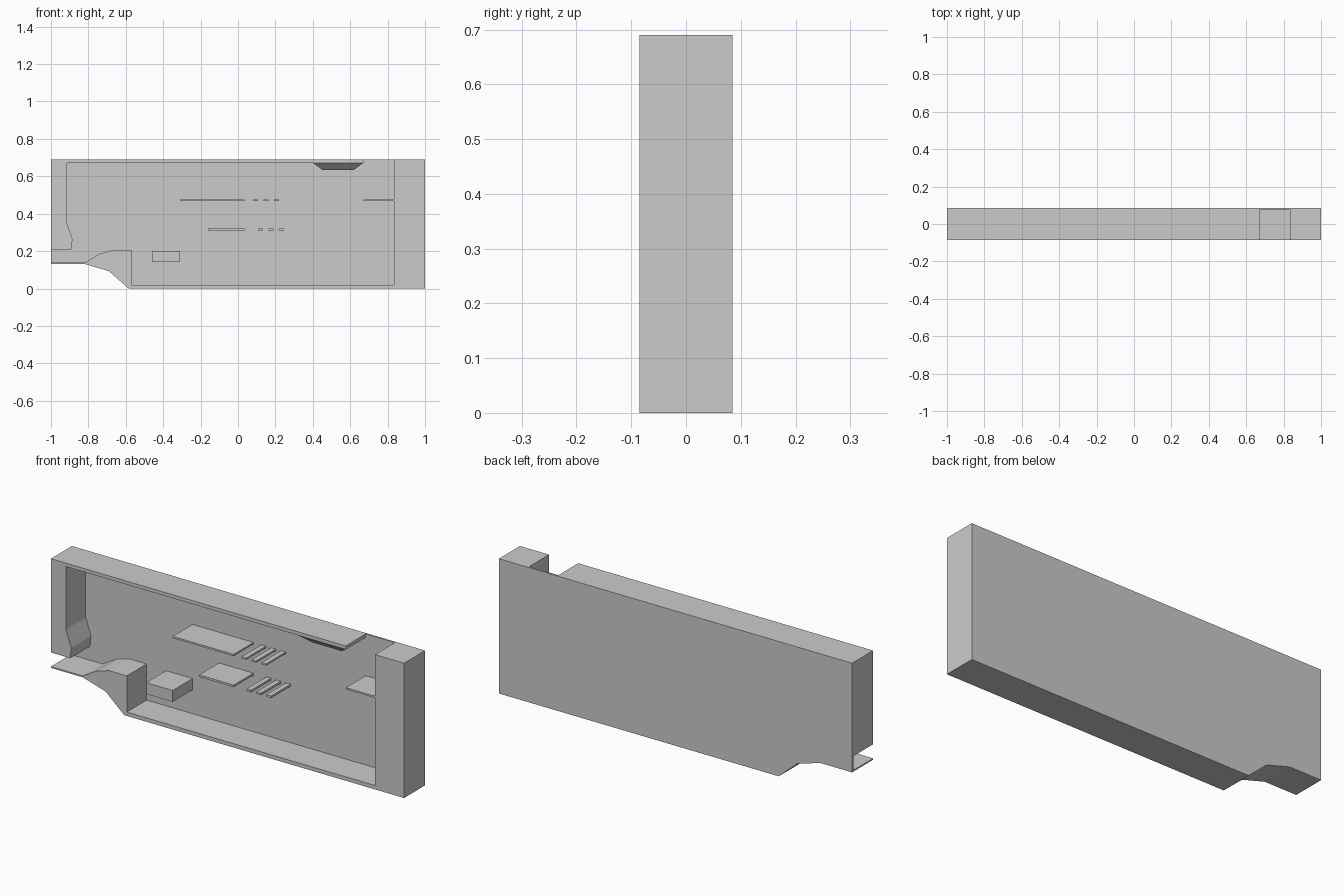
import bpy, bmesh

if "Cube" in bpy.data.objects:
    bpy.data.objects.remove(bpy.data.objects["Cube"])

FRONT, INNER, BACK = -0.085, 0.075, 0.085


def finish(name, bm):
    bmesh.ops.recalc_face_normals(bm, faces=bm.faces)
    mesh = bpy.data.meshes.new(name)
    bm.to_mesh(mesh)
    bm.free()
    obj = bpy.data.objects.new(name, mesh)
    bpy.context.collection.objects.link(obj)
    return obj


def loft(name, front, back):
    """Join two matching rings of 3D points and cap both ends."""
    bm = bmesh.new()
    a = [bm.verts.new(p) for p in front]
    b = [bm.verts.new(p) for p in back]
    n = len(a)
    bm.faces.new(a)
    bm.faces.new(b[::-1])
    for i in range(n):
        j = (i + 1) % n
        bm.faces.new((a[i], b[i], b[j], a[j]))
    return finish(name, bm)


def extrude(name, profile, y0=FRONT, y1=INNER):
    """Extrude an x/z profile along y."""
    return loft(name, [(x, y0, z) for x, z in profile],
                [(x, y1, z) for x, z in profile])


def slab(name, x0, x1, z0, z1):
    return extrude(name, [(x0, z0), (x1, z0), (x1, z1), (x0, z1)])


# Shared underside edge, left to right
underside = [(-1, 0.131), (-0.82, 0.131), (-0.69, 0.093), (-0.585, 0), (1, 0)]

# Thin back panel closing the whole outline
extrude("back_panel", underside + [(1, 0.69), (-1, 0.69)], INNER, BACK)

# Lower frame: entry shelf, ramp, floor and right wall
extrude("lower_frame", underside + [
    (1, 0.69), (0.835, 0.69), (0.835, 0.02), (-0.57, 0.02), (-0.57, 0.205),
    (-0.67, 0.205), (-0.74, 0.185), (-0.82, 0.138), (-1, 0.138)])

# Upper frame: ceiling and left wall, stopping short of the top opening
extrude("upper_frame", [
    (-1, 0.69), (-1, 0.21), (-0.89, 0.21), (-0.885, 0.265), (-0.915, 0.35),
    (-0.915, 0.672), (0.67, 0.672), (0.67, 0.69)])

# Tapered block hanging under the ceiling
loft("ceiling_block",
     [(0.40, FRONT, 0.672), (0.67, FRONT, 0.672), (0.67, INNER, 0.672), (0.40, INNER, 0.672)],
     [(0.45, -0.045, 0.635), (0.62, -0.045, 0.635), (0.62, INNER, 0.635), (0.45, INNER, 0.635)])

# Floating ledges and block
slab("upper_ledge", -0.31, 0.035, 0.468, 0.477)
slab("lower_ledge", -0.16, 0.035, 0.309, 0.32)
slab("right_ledge", 0.67, 0.835, 0.468, 0.477)
slab("floating_block", -0.46, -0.31, 0.142, 0.20)

# Two rows of narrow stepping bars
for row, start, z0, z1 in (("upper", 0.08, 0.468, 0.477), ("lower", 0.108, 0.309, 0.32)):
    for i in range(3):
        x = start + i * 0.056
        slab(f"{row}_bar_{i + 1}", x, x + 0.026, z0, z1)
